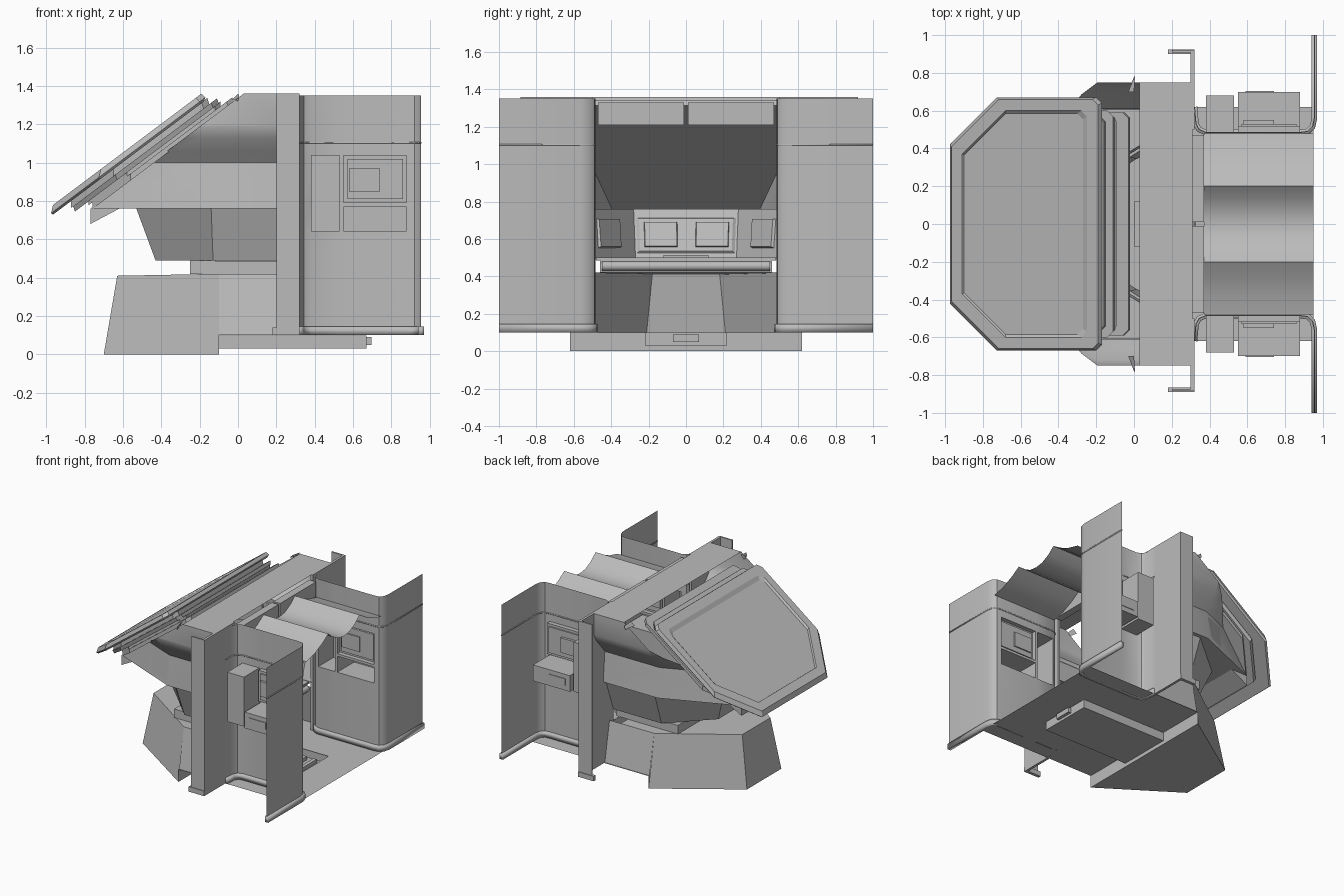
import bpy, bmesh
from mathutils import Vector

if "Cube" in bpy.data.objects:
    bpy.data.objects.remove(bpy.data.objects["Cube"])

GREY = bpy.data.materials.new("plain grey")
GREY.use_nodes = True
GREY.diffuse_color = (0.5, 0.5, 0.5, 1)
GREY.node_tree.nodes["Principled BSDF"].inputs["Base Color"].default_value = (0.5, 0.5, 0.5, 1)


def finish(name, bm, smooth=False):
    bmesh.ops.remove_doubles(bm, verts=bm.verts, dist=0.0005)
    bmesh.ops.recalc_face_normals(bm, faces=bm.faces)
    me = bpy.data.meshes.new(name)
    bm.to_mesh(me)
    bm.free()
    me.materials.append(GREY)
    ob = bpy.data.objects.new(name, me)
    bpy.context.collection.objects.link(ob)
    if smooth:
        bpy.ops.object.select_all(action='DESELECT')
        ob.select_set(True)
        bpy.context.view_layer.objects.active = ob
        bpy.ops.object.shade_smooth_by_angle(angle=0.6)
    return ob


def polys(name, faces, mirror=False):
    """Loose polygons, optionally repeated on the other side."""
    bm = bmesh.new()
    for f in faces:
        bm.faces.new([bm.verts.new(p) for p in f])
        if mirror:
            bm.faces.new([bm.verts.new((x, -y, z)) for x, y, z in reversed(f)])
    return finish(name, bm)


def loft_bm(rings, closed=False, caps=False, skip=()):
    bm = bmesh.new()
    rows = [[bm.verts.new(p) for p in r] for r in rings]
    n = len(rows[0])
    for j in range(len(rows) - 1):
        for i in range(n if closed else n - 1):
            if (i, j) not in skip:
                k = (i + 1) % n
                bm.faces.new((rows[j][i], rows[j][k], rows[j + 1][k], rows[j + 1][i]))
    if caps:
        bm.faces.new(rows[0])
        bm.faces.new(rows[-1])
    return bm


def both(half, z):
    """Plan outline from back to front on one side and back on the other."""
    return [(x, y, z) for x, y in half] + [(x, -y, z) for x, y in reversed(half)]


def box(name, x0, x1, y0, y1, z0, z1, open_side=None):
    bm = bmesh.new()
    bmesh.ops.create_cube(bm, size=1)
    for v in bm.verts:
        v.co = ((x0, x1)[v.co.x > 0], (y0, y1)[v.co.y > 0], (z0, z1)[v.co.z > 0])
    bm.normal_update()
    if open_side:
        gone = [f for f in bm.faces if f.normal.dot(Vector(open_side)) > 0.9]
        bmesh.ops.delete(bm, geom=gone, context='FACES')
    return finish(name, bm)


def panel(name, quad, u0, u1, v0, v1, lift=0.012, mirror=True):
    """Bevelled plate on part of a quad, whose corners go round from lower left."""
    for side in ((1, -1) if mirror else (1,)):
        a, b, c, d = [Vector((p[0], p[1] * side, p[2])) for p in quad]
        n = (b - a).cross(d - a).normalized() * lift * side

        def at(u, v):
            return (a * (1 - u) + b * u) * (1 - v) + (d * (1 - u) + c * u) * v
        m = 0.03 * (u1 - u0)
        base = [at(u0, v0), at(u1, v0), at(u1, v1), at(u0, v1)]
        top = [p + n for p in (at(u0 + m, v0 + m), at(u1 - m, v0 + m),
                               at(u1 - m, v1 - m), at(u0 + m, v1 - m))]
        finish(name + ("_a" if side > 0 else "_b"), loft_bm([base, top], True, True))


# Hollow pedestal
p = [(-0.7, 0.22, 0), (-0.1, 0.62, 0), (-0.63, 0.18, 0.41), (-0.1, 0.55, 0.42)]
polys("pedestal_sides", [
    (p[0], p[1], p[3], p[2]),
    ((-0.1, 0.61, 0.1), (0.31, 0.61, 0.1), (0.31, 0.55, 0.42), p[3])], True)
flip = [(x, -y, z) for x, y, z in p]
polys("pedestal_shell", [
    (p[0], p[2], flip[2], flip[0]), (p[0], p[1], flip[1], flip[0]),
    (p[2], p[3], (0.2, 0.55, 0.42), (0.2, -0.55, 0.42), flip[3], flip[2]),
    (p[1], (-0.1, 0.62, 0.1), (-0.1, -0.62, 0.1), flip[1])])

# Floor with a sunken, ribbed well
polys("floor_sides", [((-0.1, 0.2, 0.1), (0.95, 0.2, 0.1), (0.95, 0.62, 0.1), (-0.1, 0.62, 0.1))], True)
polys("floor_back", [((0.67, -0.2, 0.1), (0.95, -0.2, 0.1), (0.95, 0.2, 0.1), (0.67, 0.2, 0.1))])
box("floor_well", -0.1, 0.67, -0.22, 0.22, 0.03, 0.099, (0, 0, 1))
for i in range(6):
    x = 0.1 + i * 0.09
    box("well_rib", x, x + 0.03, -0.18, 0.18, 0.03, 0.06)
box("well_handle", 0.67, 0.695, -0.07, 0.07, 0.05, 0.09)

# Neck between pedestal and lower hull
box("neck", -0.25, 0.3, -0.46, 0.46, 0.42, 0.49)

# Lower hull, tapering downwards
low_top = [(0.31, 0.6), (-0.14, 0.6), (-0.53, 0.27)]
low_bot = [(0.31, 0.5), (-0.13, 0.5), (-0.43, 0.2)]
T, B = both(low_top, 0.76), both(low_bot, 0.49)
finish("lower_hull", loft_bm([B, T]))
polys("lower_hull_bottom", [B])
panel("hull_side_panel", (B[1], B[0], T[0], T[1]), 0.17, 0.8, 0.15, 0.8)
panel("hull_corner_panel", (B[2], B[1], T[1], T[2]), 0.12, 0.9, 0.12, 0.93)
panel("hull_nose_panel", (B[2], B[3], T[3], T[2]), 0.05, 0.95, 0.15, 0.9, -0.025, False)

# Upper hull, trimmed along the slope of the windshield
SLOPE = 0.75


def plan(y, drop):
    return [(0.31, y), (-0.19, y), (-0.77, y - drop)]


rings = [both(plan(y, d), z) for y, d, z in (
    (0.63, 0.24, 0.76), (0.61, 0.24, 1.0), (0.66, 0.23, 1.06),
    (0.72, 0.22, 1.13), (0.75, 0.22, 1.19), (0.75, 0.22, 1.36))]
bm = loft_bm(rings)
bm.faces.new([bm.verts.new(q) for q in rings[-1]])
bmesh.ops.remove_doubles(bm, verts=bm.verts, dist=0.0005)
bmesh.ops.bisect_plane(bm, geom=bm.verts[:] + bm.edges[:] + bm.faces[:], dist=0.0001,
                       plane_co=(0.03, 0, 1.36), plane_no=(-SLOPE, 0, 1), clear_outer=True)
finish("upper_hull", bm, True)
lo, hi = rings[0], rings[1]
panel("side_window", (lo[2], lo[1], hi[1], hi[2]), 0.66, 0.98, 0.15, 0.87)
panel("side_plate", (lo[1], lo[0], hi[0], hi[1]), 0.02, 0.98, 0.15, 0.87, 0.006)
polys("hull_underside", [((-0.77, -0.39, 0.76), (-0.19, -0.63, 0.76), (-0.19, 0.63, 0.76), (-0.77, 0.39, 0.76))])
polys("hull_ledge", [((-0.19, 0.55, 0.76), (0.31, 0.55, 0.76), (0.31, 0.63, 0.76), (-0.19, 0.63, 0.76))], True)
nose = [(-0.77, 0.76), (-0.77, 0.68), (-0.62, 0.76)]
finish("nose_lip", loft_bm([[(x, y, z) for x, z in nose] for y in (-0.39, 0.39)], True, True))


# Sloped windshield stack
def slab(name, layers, bevel=0.03):
    """Layers are (front x, back x, half width, corner cut, height above hull slope)."""
    loops = []
    for f, b, w, cut, h in layers:
        half = [(b, w - bevel), (b - bevel, w), (f + cut, w), (f, w - cut)]
        loops.append([(x, y, 1.36 + SLOPE * (x - 0.03) + h) for x, y, _ in both(half, 0)])
    finish(name, loft_bm(loops, True, True))


slab("inner_frame", [(-0.76, -0.02, 0.59, 0.2, -0.01), (-0.76, -0.03, 0.59, 0.2, 0.025),
                     (-0.78, -0.09, 0.57, 0.2, 0.025), (-0.78, -0.09, 0.57, 0.2, 0.05)])
slab("middle_frame", [(-0.85, -0.1, 0.59, 0.22, 0.045), (-0.86, -0.11, 0.6, 0.22, 0.08),
                      (-0.87, -0.15, 0.57, 0.22, 0.08), (-0.87, -0.16, 0.57, 0.22, 0.12)])
slab("windshield", [(-0.965, -0.18, 0.66, 0.25, 0.115), (-0.975, -0.17, 0.67, 0.25, 0.13),
                    (-0.965, -0.19, 0.66, 0.25, 0.165), (-0.91, -0.25, 0.60, 0.23, 0.165),
                    (-0.90, -0.27, 0.585, 0.22, 0.15)])

# Roof fins
polys("roof_fin", [((-0.03, 0.7, 1.33), (0.0, 0.78, 1.32), (0.005, 0.78, 1.35), (0.0, 0.7, 1.36))], True)

# Dashboard with two screens, angled side consoles and a front rail
dash_t = both([(0.2, 0.52), (-0.19, 0.28)], 0.76)
dash_b = both([(0.24, 0.5), (-0.1, 0.27)], 0.5)
finish("dashboard", loft_bm([dash_b, dash_t]))
polys("dash_top", [((-0.19, -0.28, 0.76), (-0.19, 0.28, 0.76), (0.2, 0.52, 0.76), (-0.19, 0.6, 0.76),
                    (-0.19, -0.6, 0.76), (0.2, -0.52, 0.76))])
face = (dash_b[2], dash_b[1], dash_t[1], dash_t[2])
panel("dash_frame", face, 0.02, 0.98, 0.1, 0.82, 0.01, False)
for n, u in enumerate((0.09, 0.59)):
    panel("dash_screen", face, u, u + 0.33, 0.2, 0.72, 0.022, False)
panel("side_console_screen", (dash_b[1], dash_b[0], dash_t[0], dash_t[1]), 0.35, 0.85, 0.2, 0.8, 0.015)
box("dash_shelf", -0.12, 0.3, -0.48, 0.48, 0.485, 0.5)
box("dash_keys", 0.0, 0.06, -0.12, 0.12, 0.5, 0.515)
bm = bmesh.new()
bmesh.ops.create_cone(bm, cap_ends=True, segments=16, radius1=0.025, radius2=0.025, depth=0.9)
for v in bm.verts:
    v.co = (0.3 + v.co.x, v.co.z, 0.455 + v.co.y)
finish("front_rail", bm, True)

# Curved ceiling and overhead panels
wave = [(-0.48, 1.2), (-0.38, 1.225), (-0.28, 1.27), (-0.2, 1.32), (-0.14, 1.27), (-0.07, 1.235), (0, 1.225)]
wave += [(-y, z) for y, z in reversed(wave[:-1])]
finish("ceiling", loft_bm([[(x, y, z) for y, z in wave] for x in (0.37, 0.95)]), True)
for s in (-1, 1):
    y0, y1 = sorted((0.01 * s, 0.47 * s))
    box("overhead_panel", 0.31, 0.37, y0, y1, 1.21, 1.33)

# Side walls with rounded ends, flanges, openings and recesses
path = [(0.32, 0.62), (0.328, 0.53), (0.345, 0.5), (0.38, 0.485), (0.53, 0.485), (0.55, 0.485),
        (0.88, 0.485), (0.92, 0.49), (0.945, 0.515), (0.955, 0.56), (0.955, 1.0)]
levels = [0.14, 0.64, 0.77, 0.79, 1.04, 1.35]
openings = {(3, 1), (3, 2), (3, 3), (5, 1), (5, 3)}
for s, tag, lip in ((1, "a", 0.92), (-1, "b", 0.885)):
    finish("side_wall_" + tag, loft_bm([[(x, y * s, z) for x, y in path] for z in levels], skip=openings), True)
    for name, z0, z1, t in (("base_trim_", 0.1, 0.145, 0.03), ("wall_band_", 1.1, 1.108, 0.006)):
        ob = finish(name + tag, loft_bm([[(x, y * s, z) for x, y in path] for z in (z0, z1)]), True)
        mod = ob.modifiers.new("thickness", 'SOLIDIFY')
        mod.thickness = t
        mod.offset = 0

    def recess(name, x0, x1, depth, z0, z1):
        y0, y1 = sorted((0.485 * s, depth * s))
        box(name + tag, x0, x1, y0, y1, z0, z1, (0, -s, 0))

    def plate(name, x0, x1, ya, yb, z0, z1):
        y0, y1 = sorted((ya * s, yb * s))
        box(name + tag, x0, x1, y0, y1, z0, z1)

    recess("tall_recess_", 0.38, 0.53, 0.68, 0.64, 1.04)
    recess("shelf_recess_", 0.55, 0.88, 0.70, 0.64, 0.77)
    recess("screen_recess_", 0.55, 0.88, 0.52, 0.79, 1.04)
    plate("wall_screen_frame_", 0.57, 0.86, 0.505, 0.53, 0.81, 1.02)
    plate("wall_screen_", 0.58, 0.74, 0.495, 0.55, 0.85, 0.97)
    plate("shelf_unit_", 0.59, 0.74, 0.66, 0.705, 0.68, 0.735)
    # Door pillar with a folded lip
    plate("pillar_", 0.3, 0.32, 0.5, lip, 0.1, 1.36)
    plate("pillar_lip_", 0.2, 0.32, lip - 0.012, lip, 0.1, 1.36)
    plate("pillar_foot_", 0.18, 0.32, lip - 0.02, lip + 0.005, 0.1, 0.14)
